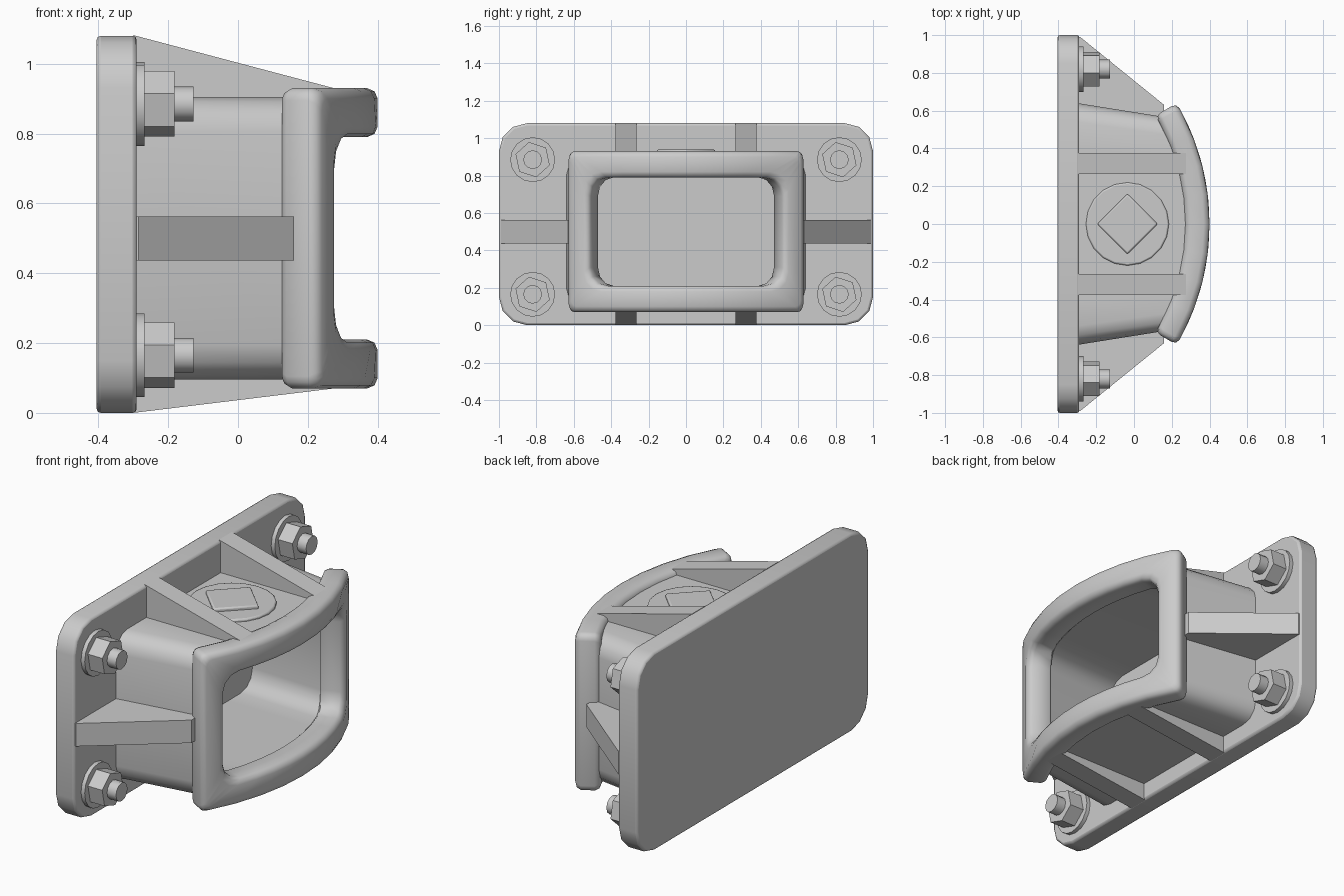
import bpy, bmesh
from math import sin, cos, pi, sqrt, radians

if "Cube" in bpy.data.objects:
    bpy.data.objects.remove(bpy.data.objects["Cube"])

CX, RF, RB = -0.86, 1.26, 1.13      # bend centre, front and back radius of the curved frame
ZC = 0.5                            # height of the opening's centre


def finish(name, bm, smooth=None):
    bmesh.ops.recalc_face_normals(bm, faces=bm.faces)
    me = bpy.data.meshes.new(name)
    bm.to_mesh(me)
    bm.free()
    ob = bpy.data.objects.new(name, me)
    bpy.context.collection.objects.link(ob)
    if smooth:
        bpy.ops.object.select_all(action='DESELECT')
        ob.select_set(True)
        bpy.context.view_layer.objects.active = ob
        bpy.ops.object.shade_smooth_by_angle(angle=radians(smooth))
    return ob


def round_rect(hu, hv, r, seg=3, n=8):
    """Rounded rectangle outline, top and bottom edges cut into n parts."""
    pts = []
    for q, (su, sv) in enumerate([(1, 1), (-1, 1), (-1, -1), (1, -1)]):
        for i in range(seg + 1):
            a = pi / 2 * (q + i / seg)
            pts.append((su * (hu - r) + r * cos(a), sv * (hv - r) + r * sin(a)))
        if q in (0, 2):
            u, v = pts[-1]
            pts += [(u * (1 - 2 * j / n), v) for j in range(1, n)]
    return pts


def loft(name, loops, smooth):
    """Skin a closed chain of closed loops."""
    bm = bmesh.new()
    rings = [[bm.verts.new(p) for p in loop] for loop in loops]
    n = len(rings[0])
    for k, a in enumerate(rings):
        b = rings[(k + 1) % len(rings)]
        for i in range(n):
            j = (i + 1) % n
            bm.faces.new((a[i], a[j], b[j], b[i]))
    return finish(name, bm, smooth)


def prism(name, pts, vec, smooth=None, bevel=0):
    """Extrude a flat outline along vec."""
    bm = bmesh.new()
    f = bm.faces.new([bm.verts.new(p) for p in pts])
    new = bmesh.ops.extrude_face_region(bm, geom=[f])['geom']
    bmesh.ops.translate(bm, vec=vec, verts=[v for v in new if isinstance(v, bmesh.types.BMVert)])
    ob = finish(name, bm, smooth)
    if bevel:
        m = ob.modifiers.new("edge", 'BEVEL')
        m.width, m.segments, m.angle_limit = bevel, 2, radians(50)
    return ob


# Mounting plate
prism("mounting_plate", [(-0.405, u, 0.54 + v) for u, v in round_rect(1, 0.54, 0.15, 3, 1)],
      (0.115, 0, 0), 40, 0.012)

# Curved frame: section loops wrapped around a vertical cylinder
OU, OZ, IU, IZ, b = 0.671, 0.43, 0.537, 0.29, 0.03
c = b * 0.3
section = []
for inset, depth in ((0, b), (c, c), (b, 0)):
    section.append((OU - inset, OZ - inset, 0.035, RF - depth))
for inset, depth in ((b, 0), (c, c), (0, b)):
    section.append((IU + inset, IZ + inset, 0.10, RF - depth))
for inset, depth in ((0, c), (c, 0)):
    section.append((IU + inset, IZ + inset, 0.10, RB + depth))
for inset, depth in ((b, 0), (c, c), (0, b)):
    section.append((OU - inset, OZ - inset, 0.035, RB + depth))
loft("curved_frame",
     [[(CX + R * cos(u / RF), R * sin(u / RF), ZC + v) for u, v in round_rect(hu, hv, r)]
      for hu, hv, r, R in section], 50)


# Hollow tapered body between plate and frame
def back(hy, hz, r):
    return [(-0.3, y, ZC + z) for y, z in round_rect(hy, hz, r)]


def front(hy, hz, r, R=RB + 0.02):
    return [(CX + sqrt(R * R - y * y), y, ZC + z) for y, z in round_rect(hy, hz, r)]


loft("hollow_body", [back(0.64, 0.405, 0.1), front(0.57, 0.405, 0.1),
                     front(0.485, 0.30, 0.1), back(0.54, 0.32, 0.1)], 40)

# Stiffening ribs
for s, side in ((1, "left"), (-1, "right")):
    y0 = s * 0.32 - 0.056
    prism("top_rib_" + side, [(x, y0, z) for x, z in
          ((-0.3, 1.082), (0.275, 0.93), (0.27, 0.87), (-0.3, 0.87))], (0, 0.112, 0))
    prism("bottom_rib_" + side, [(x, y0, z) for x, z in
          ((-0.3, 0), (0.275, 0.07), (0.27, 0.13), (-0.3, 0.13))], (0, 0.112, 0))
    prism("side_rib_" + side, [(x, s * y, 0.437) for x, y in
          ((-0.3, 0.99), (-0.285, 0.99), (0.16, 0.63), (0.16, 0.54), (-0.3, 0.6))], (0, 0, 0.125))


# Washers, nuts and studs
def disc(x, y, z, r, n, turn=0):
    return [(x, y + r * sin(turn + 2 * pi * i / n), z + r * cos(turn + 2 * pi * i / n))
            for i in range(n)]


for y in (-0.82, 0.82):
    for z in (0.165, 0.885):
        prism("washer", disc(-0.295, y, z, 0.12, 16), (0.027, 0, 0), 35)
        prism("nut", disc(-0.27, y, z, 0.096, 6, radians(-12)), (0.088, 0, 0))
        prism("stud", disc(-0.19, y, z, 0.05, 12), (0.062, 0, 0), 35)

# Inspection boss with square plug on top
for name, r, n, z, h in (("round_boss", 0.22, 20, 0.89, 0.03), ("square_plug", 0.16, 4, 0.91, 0.028)):
    prism(name, [(-0.035 + r * cos(2 * pi * i / n), r * sin(2 * pi * i / n), z)
                 for i in range(n)], (0, 0, h), 35, 0.008)
